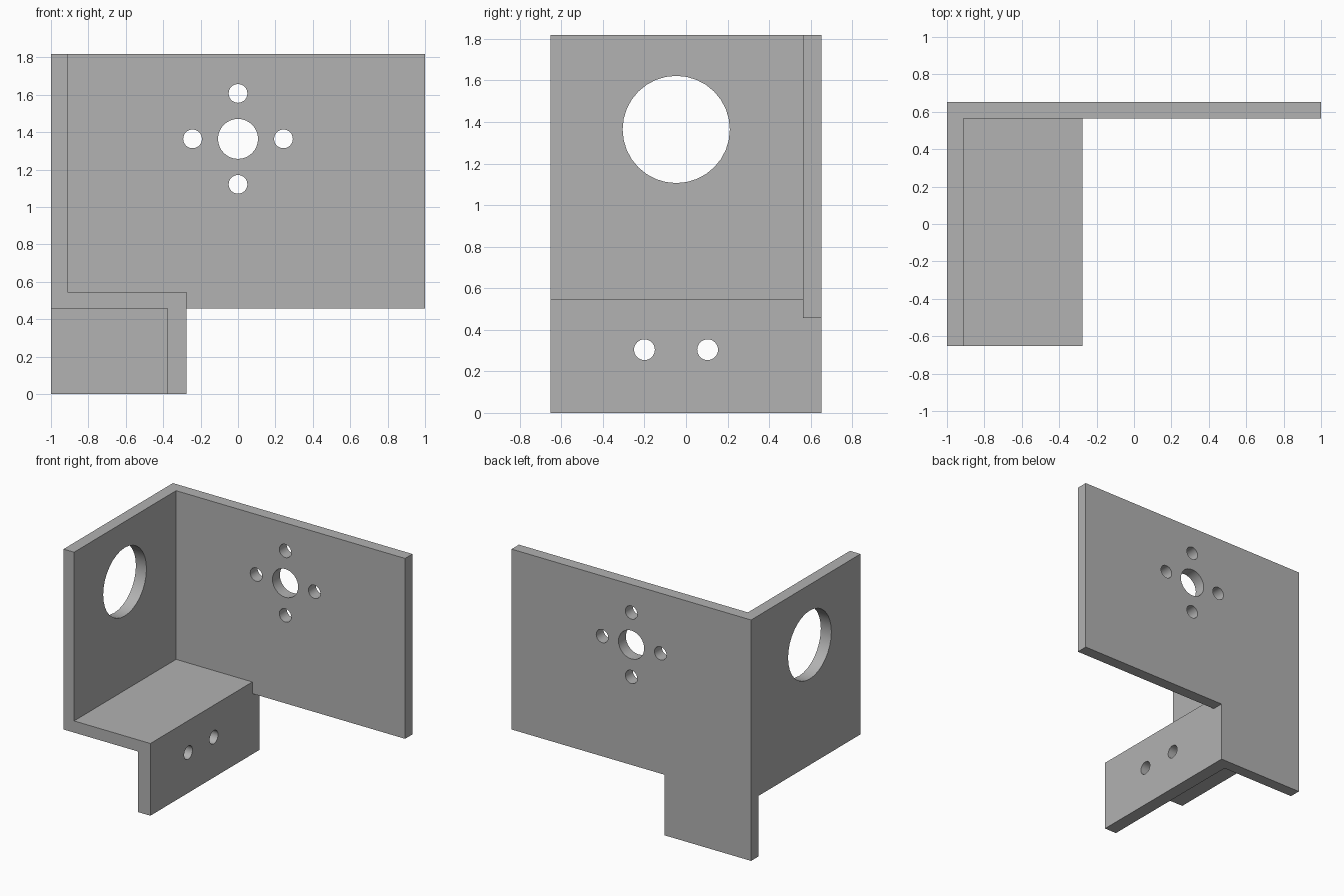
import bpy, bmesh
from math import pi
from mathutils import Matrix, Vector

cube = bpy.data.objects.get("Cube")
if cube:
    bpy.data.objects.remove(cube, do_unlink=True)

grey = bpy.data.materials.new("plain grey")
grey.use_nodes = True
colour = (0.445, 0.445, 0.445, 1)
grey.diffuse_color = colour
grey.node_tree.nodes["Principled BSDF"].inputs["Base Color"].default_value = colour

# Main dimensions
DEPTH, TOP, THICK = 0.652, 1.818, 0.088
INNER_Y = DEPTH - THICK
STEP = 0.457              # underside of shelf and back plate
SHELF = STEP + THICK
LIP_IN, LIP_OUT = -0.377, -0.275
HOLE_Z = 1.364


def link(name, bm):
    bmesh.ops.recalc_face_normals(bm, faces=bm.faces)
    mesh = bpy.data.meshes.new(name)
    bm.to_mesh(mesh)
    bm.free()
    mesh.materials.append(grey)
    obj = bpy.data.objects.new(name, mesh)
    bpy.context.collection.objects.link(obj)
    return obj


def extrude_profile(name, points, y0, y1):
    """Extrude an outline in the xz plane from y0 to y1."""
    bm = bmesh.new()
    face = bm.faces.new([bm.verts.new((x, y0, z)) for x, z in points])
    out = bmesh.ops.extrude_face_region(bm, geom=[face])["geom"]
    bmesh.ops.translate(bm, vec=(0, y1 - y0, 0),
                        verts=[v for v in out if isinstance(v, bmesh.types.BMVert)])
    return link(name, bm)


def drill(name, centre, radius, axis):
    """Cylinder cutter along the x or y axis."""
    bm = bmesh.new()
    turn = Matrix.Rotation(pi / 2, 4, 'Y' if axis == 'x' else 'X')
    bmesh.ops.create_cone(bm, cap_ends=True, segments=32, radius1=radius, radius2=radius,
                          depth=0.3, matrix=Matrix.Translation(Vector(centre)) @ turn)
    obj = link(name, bm)
    obj.hide_render = True
    return obj


def combine(target, other, operation):
    mod = target.modifiers.new(operation.lower(), 'BOOLEAN')
    mod.operation, mod.solver, mod.object = operation, 'EXACT', other
    bpy.context.view_layer.objects.active = target
    bpy.ops.object.modifier_apply(modifier=mod.name)
    bpy.data.objects.remove(other, do_unlink=True)


# Bent strip: side wall, shelf and hanging lip
bracket = extrude_profile("mounting_bracket", [
    (-1, TOP), (-1, STEP), (LIP_IN, STEP), (LIP_IN, 0), (LIP_OUT, 0),
    (LIP_OUT, SHELF), (-1 + THICK, SHELF), (-1 + THICK, TOP)], -DEPTH, DEPTH)

# Back plate with a tab running down behind the lip
back = extrude_profile("back_plate", [
    (-1, 0), (LIP_OUT, 0), (LIP_OUT, STEP), (1, STEP), (1, TOP), (-1, TOP)],
    INNER_Y, DEPTH)
combine(bracket, back, 'UNION')

# Holes: centre bore and four screws in the back, one large in the side, two in the lip
holes = [((0, 0.61, HOLE_Z), 0.107, 'y'), ((-0.95, -0.047, HOLE_Z), 0.258, 'x')]
for dx, dz in ((1, 0), (-1, 0), (0, 1), (0, -1)):
    holes.append(((0.243 * dx, 0.61, HOLE_Z + 0.243 * dz), 0.05, 'y'))
for y in (-0.2, 0.104):
    holes.append((((LIP_IN + LIP_OUT) / 2, y, 0.304), 0.05, 'x'))
for centre, radius, axis in holes:
    combine(bracket, drill("hole_cutter", centre, radius, axis), 'DIFFERENCE')

# Smooth hole walls, sharp plate edges
bpy.ops.object.select_all(action='DESELECT')
bracket.select_set(True)
bpy.context.view_layer.objects.active = bracket
bpy.ops.object.shade_smooth_by_angle(angle=pi / 6)
